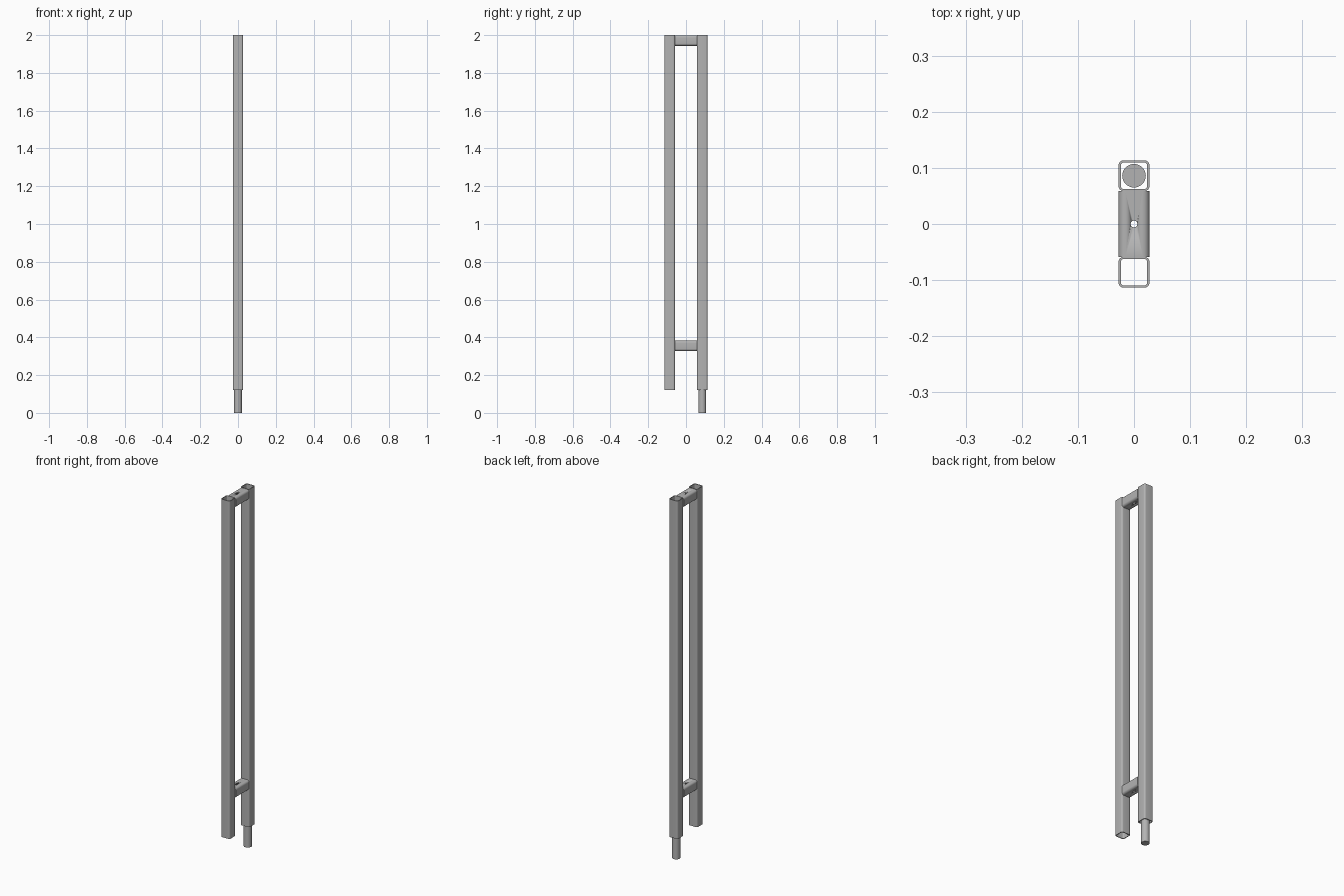
import bpy, bmesh, math
from mathutils import Matrix, Vector

cube = bpy.data.objects.get("Cube")
if cube:
    bpy.data.objects.remove(cube)

steel = bpy.data.materials.new("grey_steel")
steel.use_nodes = True
GREY = (0.45, 0.45, 0.45, 1)
steel.diffuse_color = GREY
steel.node_tree.nodes["Principled BSDF"].inputs["Base Color"].default_value = GREY

SIDE, WALL, TUBE_Y = 0.055, 0.004, 0.086


def rounded_square(side, radius, steps=6):
    """Outline of a square with rounded corners, anticlockwise."""
    c = side / 2 - radius
    points = []
    for corner, (sx, sy) in enumerate([(1, 1), (-1, 1), (-1, -1), (1, -1)]):
        for i in range(steps + 1):
            a = math.pi / 2 * (corner + i / steps)
            points.append((sx * c + radius * math.cos(a), sy * c + radius * math.sin(a)))
    return points


def finish(bm, name, matrix):
    bmesh.ops.recalc_face_normals(bm, faces=bm.faces)
    mesh = bpy.data.meshes.new(name)
    bm.to_mesh(mesh)
    bm.free()
    mesh.transform(matrix)
    mesh.materials.append(steel)
    obj = bpy.data.objects.new(name, mesh)
    bpy.context.collection.objects.link(obj)
    bpy.ops.object.select_all(action="DESELECT")
    obj.select_set(True)
    bpy.context.view_layer.objects.active = obj
    bpy.ops.object.shade_smooth_by_angle(angle=math.radians(30))
    return obj


def square_tube(name, length, radius, matrix):
    """Hollow tube with open ends, running along z from the origin."""
    bm = bmesh.new()
    outer = rounded_square(SIDE, radius)
    inner = rounded_square(SIDE - 2 * WALL, radius - WALL)
    rings = [[bm.verts.new((x, y, z)) for x, y in outline]
             for outline, z in [(outer, 0), (outer, length), (inner, length), (inner, 0)]]
    n = len(outer)
    for a, b in zip(rings, rings[1:] + rings[:1]):
        for i in range(n):
            j = (i + 1) % n
            bm.faces.new((a[i], a[j], b[j], b[i]))
    return finish(bm, name, matrix)


def cylinder(name, radius, height, centre, sides=32):
    bm = bmesh.new()
    bmesh.ops.create_cone(bm, cap_ends=True, segments=sides,
                          radius1=radius, radius2=radius, depth=height)
    return finish(bm, name, Matrix.Translation(centre))


# Two upright tubes
for name, y in (("front_upright", -TUBE_Y), ("rear_upright", TUBE_Y)):
    square_tube(name, 1.88, 0.009, Matrix.Translation((0, y, 0.12)))

# Cross bars between the uprights, each drilled through the middle
gap = 2 * TUBE_Y - SIDE
for name, z in (("lower_cross_bar", 0.355), ("upper_cross_bar", 1.971)):
    turn = Matrix.Translation((0, gap / 2, z)) @ Matrix.Rotation(math.pi / 2, 4, "X")
    bar = square_tube(name, gap, 0.012, turn)
    drill = cylinder(name + "_drill", 0.006, 0.1, Vector((0, 0, z)), 16)
    drill.hide_render = True
    drill.hide_set(True)
    hole = bar.modifiers.new("screw_hole", "BOOLEAN")
    hole.object = drill
    hole.solver = "EXACT"
    # keep the hole cut ahead of the smoothing
    bar.modifiers.move(len(bar.modifiers) - 1, 0)

# Round peg in the foot of the rear upright
cylinder("foot_peg", 0.021, 0.24, Vector((0, TUBE_Y, 0.12)))
